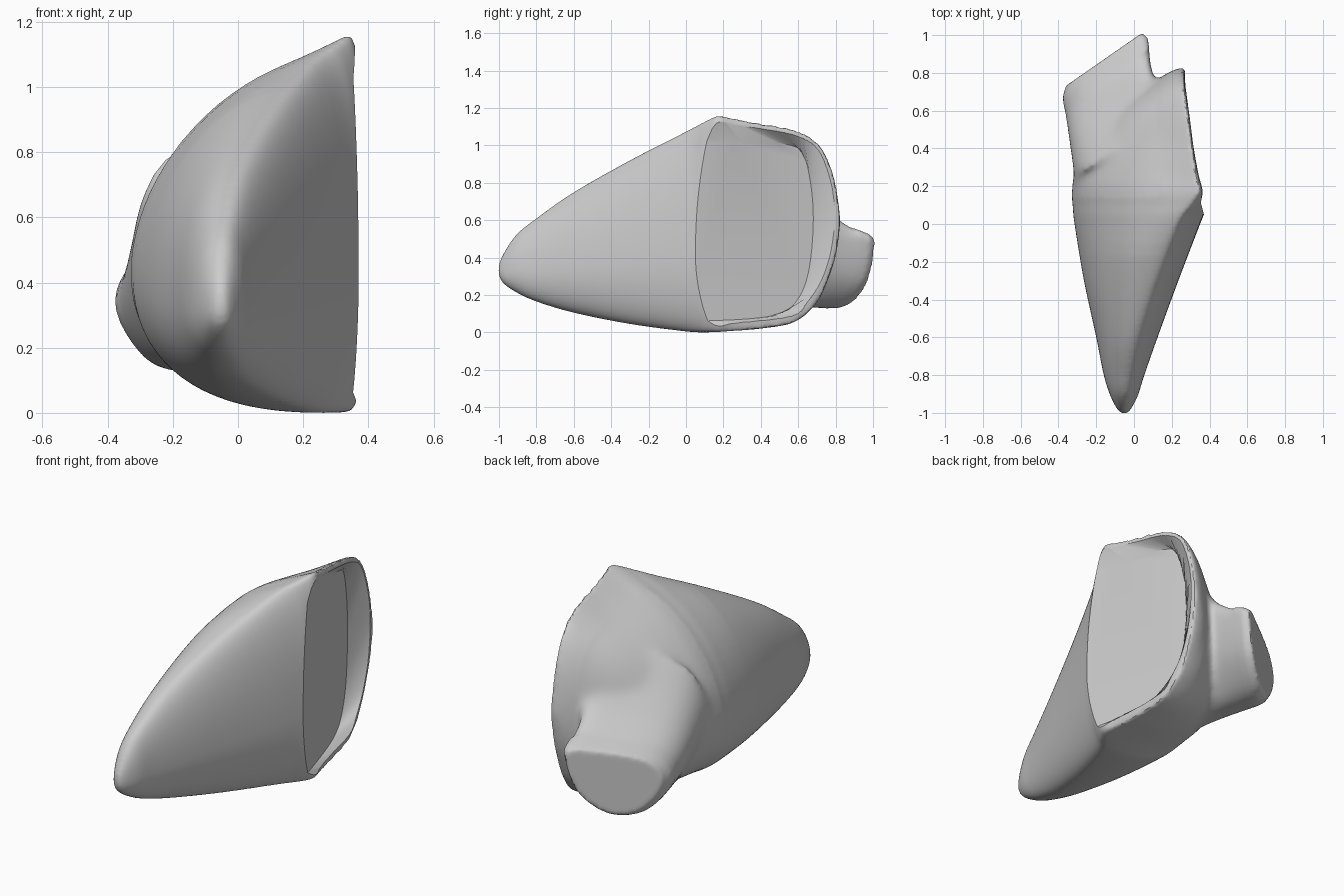
import bpy, bmesh, math
from mathutils import Vector

old = bpy.data.objects.get("Cube")
if old:
    bpy.data.objects.remove(old, do_unlink=True)

grey = bpy.data.materials.new("satin_grey")
grey.use_nodes = True
COLOUR = (0.6, 0.6, 0.6, 1)
grey.diffuse_color = COLOUR
grey.node_tree.nodes["Principled BSDF"].inputs["Base Color"].default_value = COLOUR


def spline(points, steps, closed=False):
    """Catmull-Rom resampling of tuples of any length."""
    n = len(points)
    get = (lambda i: points[i % n]) if closed else (lambda i: points[min(max(i, 0), n - 1)])
    out = []
    for i in range(n if closed else n - 1):
        for k in range(steps):
            t = k / steps
            out.append(tuple(
                b + t * (c - a) / 2 + t * t * (a - 2.5 * b + 2 * c - d / 2)
                + t ** 3 * (1.5 * (b - c) + (d - a) / 2)
                for a, b, c, d in zip(get(i - 1), get(i), get(i + 1), get(i + 2))))
    return out if closed else out + [tuple(points[-1])]


def loft(name, rings):
    """Capped skin through rings with equal point counts."""
    bm = bmesh.new()
    loops = [[bm.verts.new(p) for p in ring] for ring in rings]
    for a, b in zip(loops, loops[1:]):
        for i in range(len(a)):
            j = (i + 1) % len(a)
            bm.faces.new((a[i], a[j], b[j], b[i]))
    bm.faces.new(loops[0])
    bm.faces.new(loops[-1])
    bmesh.ops.recalc_face_normals(bm, faces=bm.faces)
    mesh = bpy.data.meshes.new(name)
    bm.to_mesh(mesh)
    bm.free()
    mesh.materials.append(grey)
    obj = bpy.data.objects.new(name, mesh)
    bpy.context.collection.objects.link(obj)
    return obj


def apply(obj, kind, **settings):
    mod = obj.modifiers.new(kind.lower(), kind)
    for key, value in settings.items():
        setattr(mod, key, value)
    bpy.context.view_layer.objects.active = obj
    bpy.ops.object.modifier_apply(modifier=mod.name)


def clamp(v):
    return min(1, max(0, v))


def power(v, p):
    return math.copysign(abs(v) ** (2 / p), v)


def housing_ring(y, top, bottom, edge, inner, bulge):
    """Lopsided oval: bulged outer side, deep dome inside, lip at the top rim."""
    mid = bottom + 0.38 * (top - bottom)
    dome = 1.8 + 0.3 * clamp(-y)
    lip = 0.05 * clamp((y + .15) / .32) * clamp((top - bottom) / .9)
    ring = []
    for i in range(72):
        a = math.tau * i / 72
        c, s = math.cos(a), math.sin(a)
        p = 2 if c > 0 else dome if s > 0 else 2.3
        x = edge + power(c, p) * (bulge if c > 0 else edge - inner)
        z = mid + power(s, p) * (top - lip - mid if s > 0 else mid - bottom)
        z += lip * clamp(1 - (edge - x) / .2) ** 2 * clamp(3 * s)
        ring.append((x, y, z))
    return ring


# Housing: y, top, bottom, outer edge, inner side, outer bulge
stations = [
    (-1.005, .34, .33, -.05, -.055, .003), (-.985, .405, .27, -.05, -.085, .03),
    (-.91, .52, .215, -.045, -.125, .065), (-.8, .61, .165, -.03, -.16, .085),
    (-.6, .75, .105, .005, -.2, .12), (-.3, .92, .045, .1, -.265, .135),
    (0, 1.075, .005, .22, -.315, .13), (.1, 1.13, 0, .295, -.325, .095),
    (.17, 1.16, .002, .338, -.33, .07), (.25, 1.147, .008, .332, -.32, .03),
    (.4, 1.12, .02, .31, -.26, .015), (.58, 1.085, .055, .288, -.13, .012),
    (.7, 1.02, .16, .27, .02, .01), (.77, .9, .31, .262, .13, .01),
    (.805, .77, .43, .26, .19, .01), (.825, .62, .58, .26, .24, .01)]
housing = loft("mirror_housing", [housing_ring(*s) for s in spline(stations, 5)])

# Stalk: rounded mounting face, flaring upwards into the housing
cap = Vector((-.15, .85, .34))
across = Vector((.82, .57, 0))
outward = Vector((-.57, .82, 0))
axis = Vector((-.15, 1, 0))
outline = spline([(.245, .19), (.26, .1), (.19, -.08), (.03, -.2), (-.14, -.19),
                  (-.26, -.07), (-.275, .04), (-.18, .13), (.05, .18)], 6, True)
stalk_rings = [[cap + axis * d + across * u * wide + Vector((0, 0, v * tall + lift))
                for u, v in outline]
               for d, wide, tall, lift in (
                   (.025, .9, .9, 0), (-.02, 1, 1, 0), (-.1, 1, 1.08, .015),
                   (-.2, 1, 1.25, .055), (-.32, 1, 1.55, .12), (-.45, 1, 1.95, .2))]
stalk = loft("stalk", stalk_rings)

# Fuse, then soften lightly overall and strongly around the joint
apply(housing, "BOOLEAN", object=stalk, operation="UNION", solver="EXACT")
bpy.data.objects.remove(stalk, do_unlink=True)
apply(housing, "REMESH", mode="VOXEL", voxel_size=0.012)
apply(housing, "SMOOTH", factor=0.5, iterations=6)
joint = housing.vertex_groups.new(name="joint")
joint.add([v.index for v in housing.data.vertices
           if v.co.y > .15 and v.co.x < .14 and (v.co - cap).dot(outward) < -.07],
          1, "REPLACE")
apply(housing, "SMOOTH", factor=0.5, iterations=70, vertex_group="joint")

# Recess: sloping glass floor, flared walls up to the thin rim
floor_path = spline([(0, 1.02), (.3, 1.02), (.56, 1.0), (.64, .92), (.68, .65),
                     (.66, .35), (.6, .18), (.5, .1), (.3, .07), (0, .06)], 6)
rim_path = spline([(0, 1.145), (.17, 1.145), (.35, 1.115), (.6, 1.06), (.73, .97),
                   (.795, .65), (.755, .35), (.665, .17), (.56, .075), (0, .015)], 6)


def floor_x(y):
    return .365 - .26 * (y - .07)


low = [Vector((floor_x(y), y, z)) for y, z in floor_path]
rim = [Vector((floor_x(y) + .01 + .1 * y, y, z)) for y, z in rim_path]
high = [p + Vector((.2, 0, 0)) for p in rim]
cutter = loft("recess_cutter", [low, rim, high])
cutter.hide_render = True
apply(housing, "BOOLEAN", object=cutter, operation="DIFFERENCE", solver="EXACT")
bpy.data.objects.remove(cutter, do_unlink=True)

housing.data.materials.clear()
housing.data.materials.append(grey)
housing.data.polygons.foreach_set("material_index", [0] * len(housing.data.polygons))
bpy.ops.object.select_all(action="DESELECT")
housing.select_set(True)
bpy.context.view_layer.objects.active = housing
bpy.ops.object.shade_smooth_by_angle(angle=math.radians(28))
